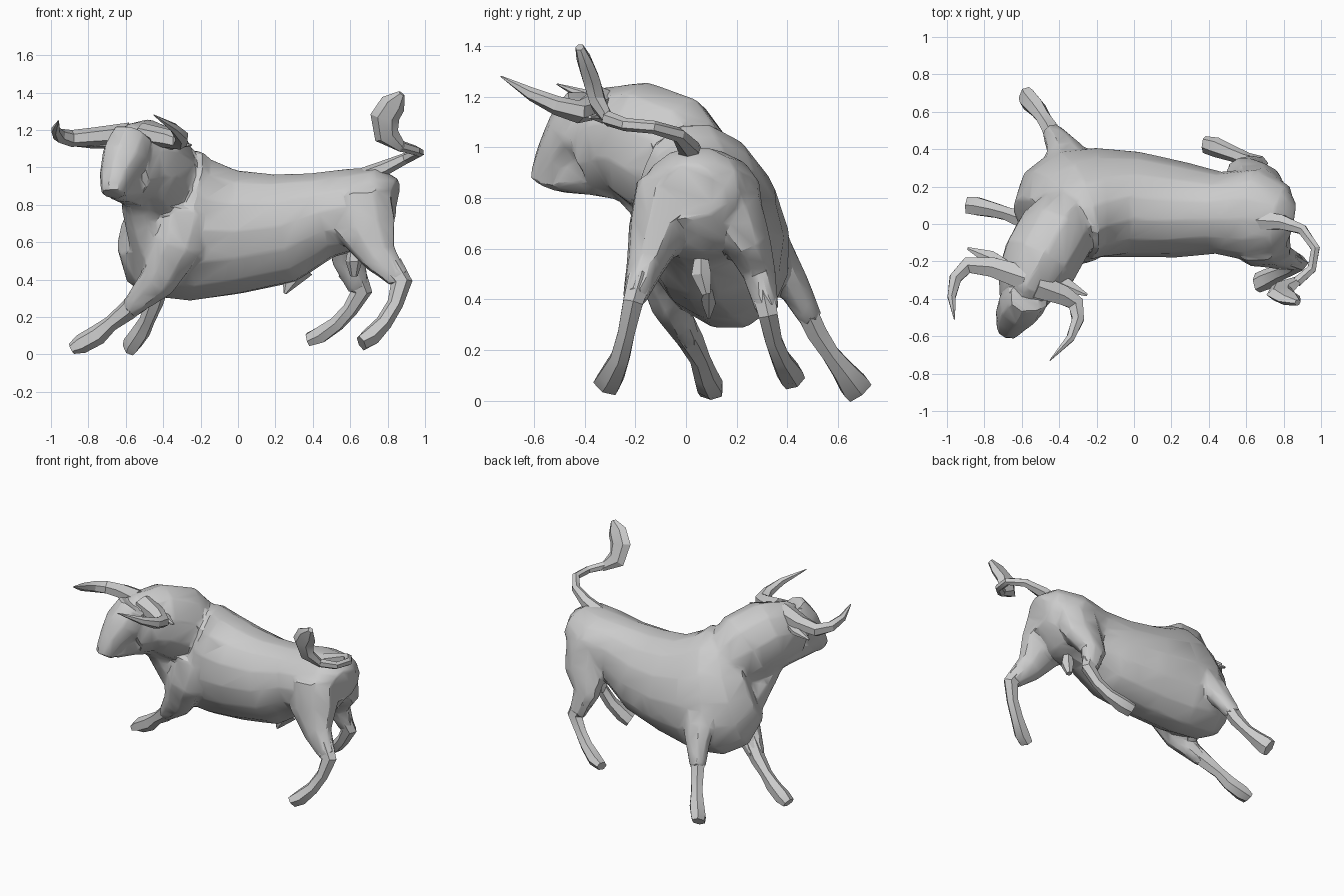
import bpy, bmesh, math
from mathutils import Vector

hide = bpy.data.materials.new("grey_hide")
hide.diffuse_color = (0.6, 0.6, 0.6, 1)
Z, X, Y = Vector((0, 0, 1)), Vector((1, 0, 0)), Vector((0, 1, 0))


def loft(bm, stations, up=Z, sides=8):
    """Closed tube; each station is (x, y, z, half width, half height[, roll in degrees])."""
    pts = [Vector(s[:3]) for s in stations]
    rings = []
    for i, s in enumerate(stations):
        t = (pts[min(i + 1, len(pts) - 1)] - pts[max(i - 1, 0)]).normalized()
        side = t.cross(up).normalized()
        u = side.cross(t)
        roll = math.radians(s[5]) if len(s) > 5 else 0
        c, k = math.cos(roll), math.sin(roll)
        side, u = side * c + u * k, u * c - side * k
        ring = []
        for j in range(sides):
            a = 2 * math.pi * (j + 0.5) / sides
            ring.append(bm.verts.new(pts[i] + side * s[3] * math.cos(a) + u * s[4] * math.sin(a)))
        rings.append(ring)
    for a, b in zip(rings, rings[1:]):
        for j in range(sides):
            k = (j + 1) % sides
            bm.faces.new((a[j], a[k], b[k], b[j]))
    bm.faces.new(rings[0][::-1])
    bm.faces.new(rings[-1])


def finish(name, bm):
    bmesh.ops.recalc_face_normals(bm, faces=bm.faces)
    me = bpy.data.meshes.new(name)
    bm.to_mesh(me)
    bm.free()
    me.materials.append(hide)
    ob = bpy.data.objects.new(name, me)
    bpy.context.collection.objects.link(ob)
    bpy.ops.object.select_all(action='DESELECT')
    ob.select_set(True)
    bpy.context.view_layer.objects.active = ob
    return ob


def smooth(angle=30):
    bpy.ops.object.shade_smooth_by_angle(angle=math.radians(angle))


def part(name, stations, up=Z, sides=6):
    bm = bmesh.new()
    loft(bm, stations, up, sides)
    finish(name, bm)
    smooth(25)


# Body: torso, neck, head and upper limbs fused into one skin
bm = bmesh.new()
loft(bm, [
    (0.84, 0.01, 0.85, 0.11, 0.09, 5), (0.79, 0.02, 0.86, 0.19, 0.15, 6),
    (0.65, 0.05, 0.785, 0.255, 0.22, 8), (0.45, 0.06, 0.745, 0.22, 0.235, 10),
    (0.25, 0.075, 0.675, 0.255, 0.30, 12), (0.0, 0.105, 0.655, 0.28, 0.34, 14),
    (-0.2, 0.115, 0.665, 0.285, 0.40, 18), (-0.33, 0.10, 0.70, 0.285, 0.43, 22),
    (-0.43, 0.065, 0.73, 0.235, 0.39, 20), (-0.52, 0.01, 0.77, 0.145, 0.26, 16),
], Z, 14)
loft(bm, [
    (-0.33, 0.07, 0.85, 0.17, 0.20), (-0.43, -0.07, 0.965, 0.215, 0.26),
    (-0.50, -0.20, 1.025, 0.215, 0.24), (-0.56, -0.30, 1.02, 0.18, 0.22),
    (-0.60, -0.40, 0.97, 0.13, 0.165)], Z, 10)
loft(bm, [
    (-0.56, -0.385, 1.175, 0.115, 0.10), (-0.605, -0.44, 1.06, 0.13, 0.12),
    (-0.65, -0.50, 0.95, 0.095, 0.105), (-0.665, -0.55, 0.885, 0.075, 0.075),
    (-0.67, -0.565, 0.855, 0.065, 0.06)], Y, 8)
# Jaw and throat
loft(bm, [(-0.51, -0.16, 0.90, 0.14, 0.15), (-0.56, -0.26, 0.91, 0.125, 0.125),
          (-0.605, -0.38, 0.90, 0.10, 0.095), (-0.645, -0.50, 0.875, 0.065, 0.06)], Z, 8)
# Dewlap between throat and brisket
loft(bm, [(-0.56, -0.28, 0.88, 0.06, 0.07), (-0.53, -0.16, 0.80, 0.09, 0.10),
          (-0.47, -0.02, 0.62, 0.15, 0.12), (-0.40, 0.07, 0.42, 0.15, 0.11)], X, 8)
# Shoulders
loft(bm, [(-0.30, 0.18, 0.78, 0.12, 0.17), (-0.34, 0.315, 0.62, 0.10, 0.14),
          (-0.385, 0.415, 0.47, 0.07, 0.09), (-0.44, 0.495, 0.32, 0.05, 0.055)], X)
loft(bm, [(-0.28, -0.09, 0.76, 0.12, 0.17), (-0.33, -0.12, 0.58, 0.105, 0.15),
          (-0.43, -0.07, 0.39, 0.08, 0.105), (-0.58, 0.01, 0.24, 0.05, 0.055)], X)
# Thighs
loft(bm, [(0.66, -0.06, 0.83, 0.15, 0.17), (0.685, -0.115, 0.67, 0.12, 0.17),
          (0.755, -0.165, 0.52, 0.075, 0.10), (0.865, -0.205, 0.40, 0.048, 0.06)], X)
loft(bm, [(0.65, 0.17, 0.80, 0.13, 0.165), (0.63, 0.24, 0.63, 0.10, 0.155),
          (0.59, 0.29, 0.50, 0.07, 0.095), (0.645, 0.322, 0.35, 0.048, 0.06)], X)
finish("body", bm)
ob = bpy.context.object
m = ob.modifiers.new("fuse", 'REMESH')
m.mode, m.voxel_size = 'VOXEL', 0.016
m = ob.modifiers.new("relax", 'SMOOTH')
m.factor, m.iterations = 0.5, 3
m = ob.modifiers.new("facets", 'DECIMATE')
m.ratio = 0.05
for name in ("fuse", "relax", "facets"):
    bpy.ops.object.modifier_apply(modifier=name)
smooth(25)

# Lower legs with hooves
part("front_left_leg", [
    (-0.41, 0.445, 0.42, 0.05, 0.06), (-0.45, 0.515, 0.27, 0.046, 0.048),
    (-0.485, 0.57, 0.185, 0.04, 0.042), (-0.52, 0.62, 0.12, 0.05, 0.052),
    (-0.565, 0.665, 0.06, 0.065, 0.052), (-0.58, 0.685, 0.035, 0.062, 0.04)], X)
part("front_right_leg", [
    (-0.48, -0.04, 0.34, 0.055, 0.07), (-0.59, 0.02, 0.235, 0.05, 0.055),
    (-0.68, 0.055, 0.165, 0.04, 0.042), (-0.75, 0.075, 0.105, 0.045, 0.055),
    (-0.84, 0.095, 0.055, 0.055, 0.052), (-0.89, 0.10, 0.03, 0.05, 0.03)], Z)
part("rear_right_leg", [
    (0.81, -0.185, 0.47, 0.055, 0.075), (0.875, -0.21, 0.385, 0.045, 0.058),
    (0.84, -0.235, 0.27, 0.038, 0.043), (0.78, -0.26, 0.17, 0.042, 0.045),
    (0.71, -0.295, 0.095, 0.055, 0.053), (0.66, -0.315, 0.06, 0.058, 0.04)], X)
part("rear_left_leg", [
    (0.605, 0.30, 0.45, 0.055, 0.075), (0.66, 0.325, 0.335, 0.043, 0.058),
    (0.60, 0.345, 0.24, 0.038, 0.042), (0.53, 0.375, 0.165, 0.042, 0.043),
    (0.44, 0.41, 0.105, 0.055, 0.048), (0.375, 0.425, 0.08, 0.05, 0.033)], X)

# Horns and ears
part("left_horn", [
    (-0.58, -0.29, 1.18, 0.075, 0.06), (-0.76, -0.23, 1.165, 0.06, 0.05),
    (-0.89, -0.22, 1.155, 0.05, 0.045), (-0.955, -0.29, 1.17, 0.037, 0.038),
    (-0.975, -0.39, 1.20, 0.025, 0.027), (-0.96, -0.51, 1.25, 0.003, 0.003)])
part("right_horn", [
    (-0.52, -0.33, 1.18, 0.075, 0.06), (-0.38, -0.38, 1.155, 0.06, 0.05),
    (-0.31, -0.425, 1.14, 0.05, 0.045), (-0.30, -0.51, 1.165, 0.037, 0.038),
    (-0.34, -0.61, 1.21, 0.025, 0.027), (-0.45, -0.73, 1.28, 0.003, 0.003)])
part("left_ear", [
    (-0.64, -0.26, 1.13, 0.04, 0.025), (-0.77, -0.18, 1.125, 0.045, 0.025),
    (-0.89, -0.13, 1.12, 0.008, 0.006)])
part("right_ear", [
    (-0.47, -0.28, 1.12, 0.04, 0.025), (-0.36, -0.33, 1.12, 0.045, 0.025),
    (-0.25, -0.38, 1.12, 0.008, 0.006)])

# Tail rising from the rump, with a flat tuft
part("tail", [
    (0.66, 0.02, 0.95, 0.06, 0.045), (0.79, 0.01, 1.00, 0.045, 0.04),
    (0.90, -0.03, 1.05, 0.03, 0.03), (0.97, -0.13, 1.08, 0.027, 0.026),
    (0.95, -0.24, 1.09, 0.027, 0.026), (0.87, -0.31, 1.115, 0.03, 0.03)])
part("tail_tuft", [
    (0.88, -0.30, 1.10, 0.022, 0.025), (0.795, -0.345, 1.17, 0.035, 0.068),
    (0.785, -0.375, 1.27, 0.038, 0.078), (0.83, -0.40, 1.34, 0.032, 0.07),
    (0.875, -0.42, 1.395, 0.018, 0.02)], X)

# Underside details
part("sheath", [(0.33, 0.09, 0.47, 0.04, 0.08), (0.28, 0.09, 0.39, 0.03, 0.045),
                (0.25, 0.09, 0.325, 0.006, 0.008)], X)
part("scrotum", [(0.62, 0.06, 0.62, 0.02, 0.02), (0.62, 0.06, 0.50, 0.045, 0.045),
                 (0.62, 0.08, 0.42, 0.02, 0.02)], X)
